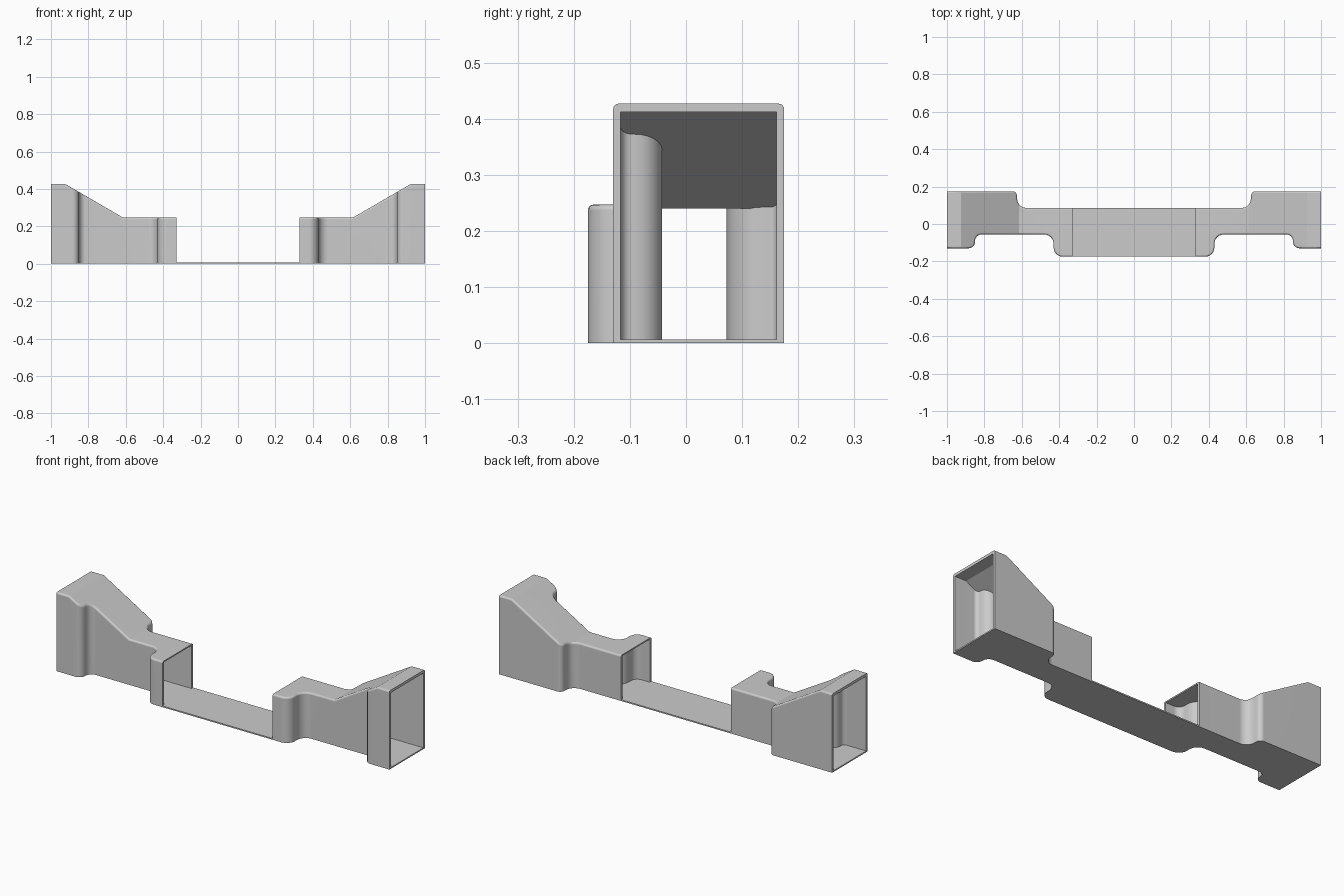
import bpy, bmesh, math
from mathutils import Vector

cube = bpy.data.objects.get("Cube")
if cube:
    bpy.data.objects.remove(cube, do_unlink=True)

grey = bpy.data.materials.new("light_grey_plastic")
grey.use_nodes = True
colour = (0.6, 0.6, 0.6, 1)
grey.diffuse_color = colour
grey.node_tree.nodes["Principled BSDF"].inputs["Base Color"].default_value = colour

WALL = 0.0135
FLOOR = 0.007
INNER_X, OUTER_X = 0.33, 1.0
FRONT, BACK = -0.175, 0.086


def corners(x0, x1):
    """Plan of one duct, anticlockwise: x, y, corner radius."""
    return [(x0, FRONT, 0), (0.43, FRONT, 0.05), (0.43, -0.056, 0.05),
            (0.85, -0.056, 0.035), (0.85, -0.13, 0.035), (x1, -0.13, 0),
            (x1, 0.175, 0), (0.625, 0.175, 0.025), (0.625, BACK, 0.05),
            (x0, BACK, 0)]


def outline(points, inset=0.0, steps=6):
    """Right-angled plan, inset and with rounded corners."""
    result = []
    for i, (x, y, r) in enumerate(points):
        p = Vector((x, y))
        d1 = (p - Vector(points[i - 1][:2])).normalized()
        d2 = (Vector(points[(i + 1) % len(points)][:2]) - p).normalized()
        turn = 1 if d1.x * d2.y - d1.y * d2.x > 0 else -1
        p += inset * Vector((-d1.y - d2.y, d1.x + d2.x))
        if r == 0:
            result.append(p)
            continue
        r -= turn * inset
        centre = p + (d2 - d1) * r
        for k in range(steps + 1):
            a = math.pi / 2 * k / steps
            result.append(centre + d1 * r * math.sin(a) - d2 * r * math.cos(a))
    return result


def add_object(name, bm):
    bmesh.ops.recalc_face_normals(bm, faces=bm.faces[:])
    mesh = bpy.data.meshes.new(name)
    bm.to_mesh(mesh)
    bm.free()
    mesh.materials.append(grey)
    obj = bpy.data.objects.new(name, mesh)
    bpy.context.scene.collection.objects.link(obj)
    return obj


def sloped_prism(name, plan, z0, low, high, rounding=0.0):
    """Plan raised to a roof that climbs from low to high (x, z points)."""
    bm = bmesh.new()
    bottom = [bm.verts.new((p.x, p.y, z0)) for p in plan]
    top = [bm.verts.new((p.x, p.y, 0.3)) for p in plan]
    bm.faces.new(bottom[::-1])
    bm.faces.new(top)
    for i in range(len(plan)):
        j = (i + 1) % len(plan)
        bm.faces.new((bottom[i], bottom[j], top[j], top[i]))
    for x, _ in (low, high):
        bmesh.ops.bisect_plane(bm, geom=bm.verts[:] + bm.edges[:] + bm.faces[:],
                               dist=1e-5, plane_co=(x, 0, 0), plane_no=(1, 0, 0))
    for v in bm.verts:
        if v.co.z > 0.2:
            t = min(1, max(0, (v.co.x - low[0]) / (high[0] - low[0])))
            v.co.z = low[1] + t * (high[1] - low[1])
    bmesh.ops.recalc_face_normals(bm, faces=bm.faces[:])
    bm.normal_update()

    # Round the roof edges, but not the open ends
    if rounding:
        def is_rim(e):
            if len(e.link_faces) != 2 or min(v.co.z for v in e.verts) < 0.2:
                return False
            if any(abs(f.normal.x) > 0.999 and
                   min(abs(f.calc_center_median().x - s) for s in (INNER_X, OUTER_X)) < 1e-4
                   for f in e.link_faces):
                return False
            tilt = sorted(abs(f.normal.z) for f in e.link_faces)
            return tilt[0] < 0.1 and tilt[1] > 0.5
        bmesh.ops.bevel(bm, geom=[e for e in bm.edges if is_rim(e)], offset=rounding,
                        segments=4, profile=0.5, affect='EDGES', clamp_overlap=False)
    return add_object(name, bm)


def activate(obj):
    bpy.ops.object.select_all(action='DESELECT')
    obj.select_set(True)
    bpy.context.view_layer.objects.active = obj


# Hollow duct, open at both ends
duct = sloped_prism("end_ducts", outline(corners(INNER_X, OUTER_X)), 0,
                    (0.615, 0.247), (0.925, 0.427), rounding=0.01)
cutter = sloped_prism("duct_cavity", outline(corners(0.25, 1.1), WALL), FLOOR,
                      (0.634, 0.24), (0.932, 0.412))
cutter.hide_render = True
activate(duct)
cut = duct.modifiers.new("Hollow", 'BOOLEAN')
cut.operation = 'DIFFERENCE'
cut.solver = 'EXACT'
cut.object = cutter
bpy.ops.object.modifier_apply(modifier=cut.name)
bpy.data.objects.remove(cutter, do_unlink=True)

# Matching duct on the other side
duct.modifiers.new("Mirror", 'MIRROR').use_mirror_merge = False
bpy.ops.object.modifier_apply(modifier="Mirror")
bpy.ops.object.shade_smooth_by_angle(angle=math.radians(25))
duct.modifiers.new("Even shading", 'WEIGHTED_NORMAL').keep_sharp = True

# Thin plate joining the two ducts
bm = bmesh.new()
bmesh.ops.create_cube(bm, size=1)
for v in bm.verts:
    v.co = (math.copysign(INNER_X, v.co.x),
            FRONT if v.co.y < 0 else BACK,
            0 if v.co.z < 0 else FLOOR)
add_object("floor_plate", bm)
